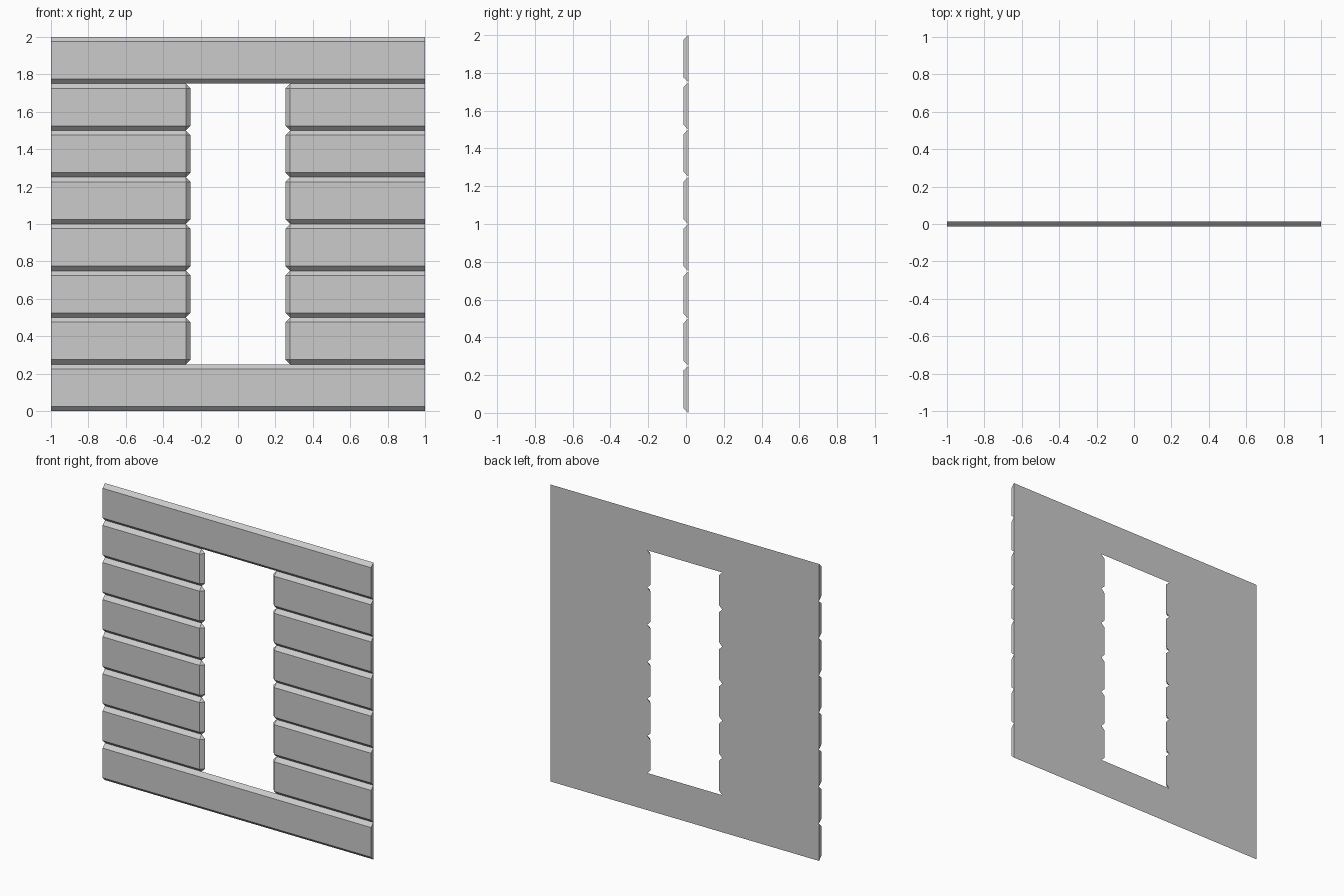
import bpy
import bmesh

if "Cube" in bpy.data.objects:
    bpy.data.objects.remove(bpy.data.objects["Cube"])

ROW = 0.25      # height of one plank
C = 0.025       # chamfer width
Y = 0.0127      # half thickness
GAP = 0.254     # half width of the opening


def convex_part(name, back, front):
    """Solid between a back outline and a smaller front outline (x, z)."""
    bm = bmesh.new()
    for x, z in back:
        bm.verts.new((x, Y, z))
    for x, z in front:
        bm.verts.new((x, -Y, z))
    bmesh.ops.convex_hull(bm, input=bm.verts[:])
    bmesh.ops.dissolve_limit(bm, angle_limit=0.01, verts=bm.verts[:], edges=bm.edges[:])
    bmesh.ops.recalc_face_normals(bm, faces=bm.faces[:])
    mesh = bpy.data.meshes.new(name)
    bm.to_mesh(mesh)
    bm.free()
    obj = bpy.data.objects.new(name, mesh)
    bpy.context.collection.objects.link(obj)
    return obj


def stack(obj, count, step):
    mod = obj.modifiers.new("rows", 'ARRAY')
    mod.count = count
    mod.use_relative_offset = False
    mod.use_constant_offset = True
    mod.constant_offset_displace = (0, 0, step)


# Full-width planks at the bottom and top
full = convex_part(
    "full_planks",
    [(-1, 0), (1, 0), (1, ROW), (-1, ROW)],
    [(-1, C), (1, C), (1, ROW - C), (-1, ROW - C)])
stack(full, 2, 7 * ROW)

# Short planks beside the opening, with chamfered inner ends
lo, hi, inner = ROW, 2 * ROW, GAP + C
short = convex_part(
    "side_planks",
    [(inner, lo), (1, lo), (1, hi), (inner, hi), (GAP, hi - C), (GAP, lo + C)],
    [(inner, lo + C), (1, lo + C), (1, hi - C), (inner, hi - C)])
stack(short, 6, ROW)
short.modifiers.new("mirror", 'MIRROR').use_axis[0] = True
